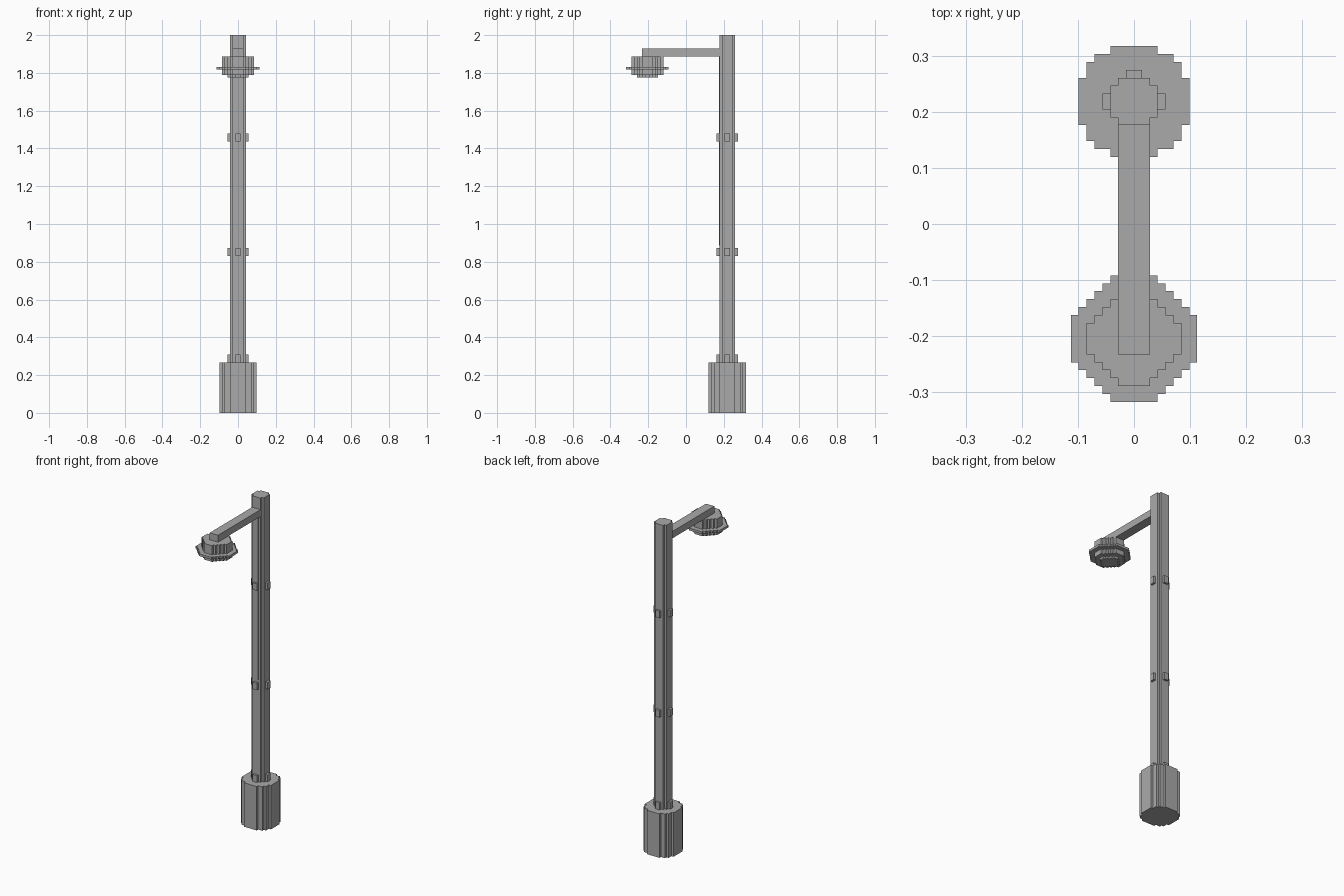
import bpy
import bmesh

cube = bpy.data.objects.get("Cube")
if cube:
    bpy.data.objects.remove(cube, do_unlink=True)

U = 2 / 142          # edge length of one small block
POLE_Y = 15.5        # pole axis, in blocks
LAMP_Y = -14.5       # lamp axis, in blocks

grey = bpy.data.materials.new("metal_grey")
grey.use_nodes = True
colour = (0.4, 0.4, 0.4, 1)
grey.diffuse_color = colour
grey.node_tree.nodes["Principled BSDF"].inputs["Base Color"].default_value = colour


def prism(name, outline, z0, z1):
    """Extrude a flat outline between two heights; all sizes in blocks."""
    bm = bmesh.new()
    face = bm.faces.new([bm.verts.new((x * U, y * U, z0 * U)) for x, y in outline])
    top = bmesh.ops.extrude_face_region(bm, geom=[face])["geom"]
    moved = [v for v in top if isinstance(v, bmesh.types.BMVert)]
    bmesh.ops.translate(bm, verts=moved, vec=(0, 0, (z1 - z0) * U))
    bmesh.ops.recalc_face_normals(bm, faces=bm.faces)
    mesh = bpy.data.meshes.new(name)
    bm.to_mesh(mesh)
    bm.free()
    mesh.materials.append(grey)
    obj = bpy.data.objects.new(name, mesh)
    bpy.context.collection.objects.link(obj)
    return obj


def stepped_round(name, halves, cy, z0, z1):
    """Stepped disc from row half widths, listed from the rim to the middle."""
    rows = halves + halves[::-1]
    r = len(halves)
    side = []
    for j, h in enumerate(rows):
        if j == 0 or rows[j - 1] != h:
            side.append((h, j - r))
        if j == len(rows) - 1 or rows[j + 1] != h:
            side.append((h, j + 1 - r))
    outline = side + [(-x, y) for x, y in reversed(side)]
    return prism(name, [(x, y + cy) for x, y in outline], z0, z1)


def octagon(radius, first):
    return [min(radius, first + k) for k in range(radius)]


def box(name, half_x, y0, y1, z0, z1):
    return prism(name, [(-half_x, y0), (half_x, y0), (half_x, y1), (-half_x, y1)], z0, z1)


# Foot and pole
stepped_round("base", [3, 5, 6, 6, 7, 7, 7], POLE_Y, 0, 19)
stepped_round("pole", octagon(3, 2), POLE_Y, 19, 142)

# Collars round the pole
for label, z in (("lower", 19), ("middle", 59), ("upper", 102)):
    stepped_round(label + "_collar", octagon(4, 1), POLE_Y, z, z + 3)

# Cable strip up the front of the pole
box("cable_strip", 1, POLE_Y - 3.15, POLE_Y - 2, 63, 134)

# Arm reaching forward to the lamp
box("arm", 2, LAMP_Y - 2, POLE_Y - 2.5, 134, 137)

# Lamp head, its brim and the bulb below
stepped_round("lamp_housing", octagon(6, 2), LAMP_Y, 127, 134)
stepped_round("lamp_brim", octagon(8, 3), LAMP_Y, 129, 130)
stepped_round("bulb", octagon(4, 1), LAMP_Y, 126, 127)
